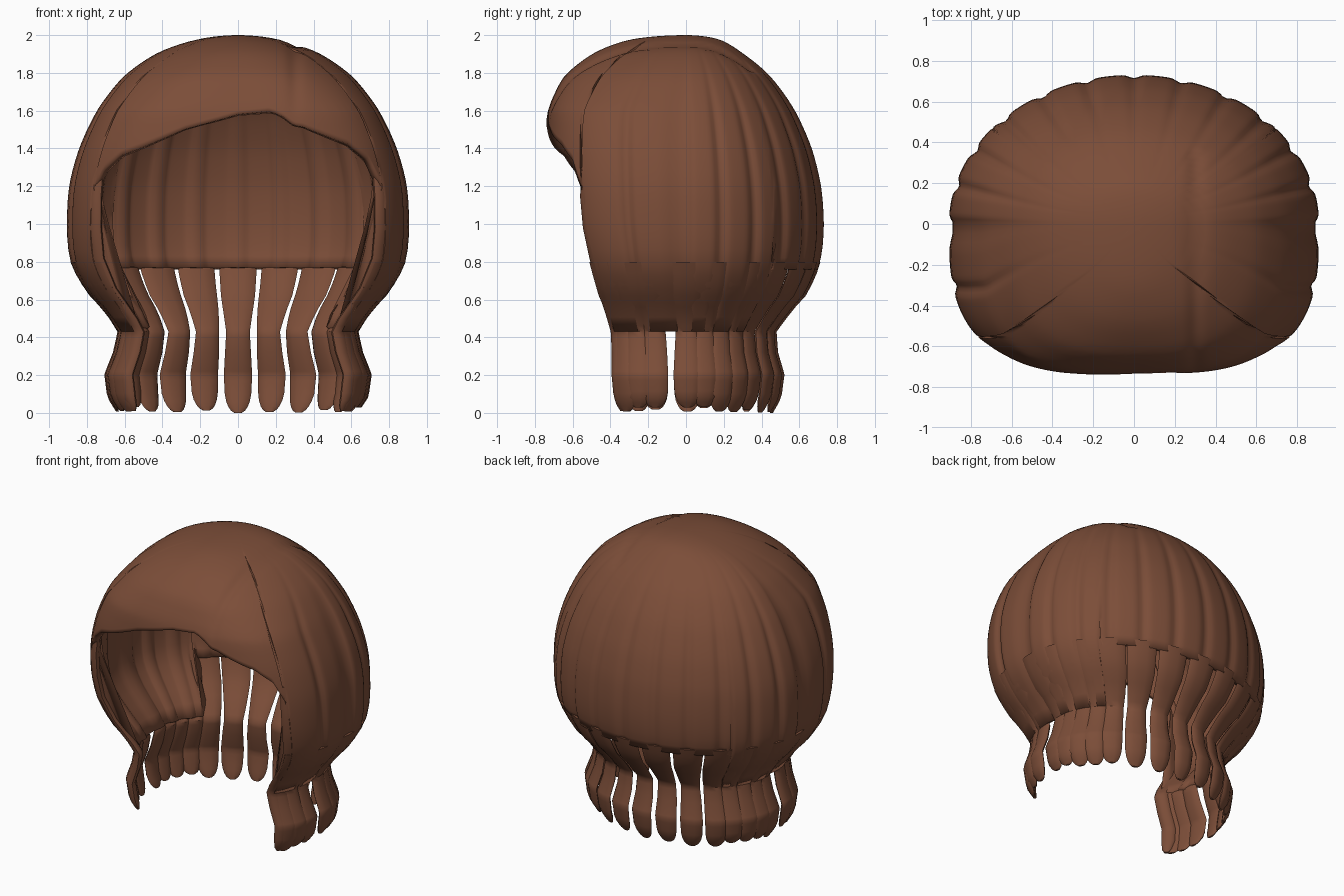
import bpy, bmesh, math, random
from mathutils import Vector

if "Cube" in bpy.data.objects:
    bpy.data.objects.remove(bpy.data.objects["Cube"])

random.seed(4)
mat = bpy.data.materials.new("brown_hair")
mat.diffuse_color = (0.2, 0.075, 0.04, 1)
mat.use_nodes = True
mat.node_tree.nodes["Principled BSDF"].inputs["Base Color"].default_value = mat.diffuse_color

# Height profile: z, side radius, back depth, front depth
PROFILE = [(2.0, 0, 0, 0), (1.98, .2, .17, .28), (1.91, .42, .29, .48), (1.78, .61, .45, .65),
           (1.6, .75, .58, .735), (1.4, .845, .67, .75), (1.2, .9, .72, .74), (1.0, .91, .735, .72),
           (.8, .9, .72, .66), (.62, .8, .65, .6), (.52, .69, .55, .55), (.43, .6, .44, .5),
           (.2, .73, .54, .52), (.1, .71, .52, .5), (0, .64, .46, .48)]
# Lower edge of the fringe: x, z
FRINGE = [(-.73, 1.15), (-.69, 1.28), (-.62, 1.36), (-.5, 1.41), (-.3, 1.5), (0, 1.58), (.2, 1.6),
          (.4, 1.5), (.6, 1.42), (.68, 1.34), (.73, 1.15)]
EDGE = 128


def lerp(table, u, col=1):
    if u <= table[0][0]:
        return table[0][col]
    for p, q in zip(table, table[1:]):
        if u <= q[0]:
            return p[col] + (q[col] - p[col]) * (u - p[0]) / (q[0] - p[0])
    return table[-1][col]


ROOT = [(math.sqrt(2 - p[0]),) + p[1:] for p in PROFILE]


def smooth(u, col):
    d = min(.04, u)
    return (lerp(ROOT, u - d, col) + 2 * lerp(ROOT, u, col) + lerp(ROOT, u + d, col)) / 4


def point(deg, z, groove=True):
    """Point on the hair volume; 0 degrees is the back, +-180 the front."""
    u = math.sqrt(max(0, 2 - z))
    a = math.radians(deg)
    s, c = math.sin(a), math.cos(a)
    n = 2 + (1.2 * min(1, (2 - z) / .4) if c < 0 else 0)
    x = math.copysign(abs(s) ** (2 / n), s) * smooth(u, 1)
    y = math.copysign(abs(c) ** (2 / n), c) * smooth(u, 2 if c > 0 else 3)
    if groove and abs(deg) < 115:
        k = 1 - .022 * abs(math.sin(math.radians(deg * 12 + 90))) ** 10 * min(1, (2 - z) / .5)
        x, y = x * k, y * k
    if groove and y < .35 and z > 1.5:   # side parting
        z -= .015 * math.exp(-((x - .3) / .035) ** 2)
    return Vector((x, y, z))


def finish(bm, name):
    me = bpy.data.meshes.new(name)
    bm.to_mesh(me)
    bm.free()
    ob = bpy.data.objects.new(name, me)
    bpy.context.collection.objects.link(ob)
    me.materials.append(mat)
    bpy.context.view_layer.objects.active = ob
    ob.select_set(True)
    bpy.ops.object.shade_smooth_by_angle(angle=math.radians(40))
    ob.select_set(False)
    return ob


def low_edge(deg):
    if abs(deg) <= 50:
        return .76
    if abs(deg) <= EDGE:
        return .43
    return lerp(FRINGE, point(deg, 1.4, False).x)


# Hair cap with fringe and face opening
COLS, ROWS = 270, 40
bm = bmesh.new()
grid = []
for i in range(COLS):
    deg = -180 + 360 * i / COLS
    top = math.sqrt(2 - low_edge(deg))
    grid.append([bm.verts.new(point(deg, 2 - (top * j / ROWS) ** 2)) for j in range(ROWS + 1)])
for i in range(COLS):
    p, q = grid[i], grid[(i + 1) % COLS]
    for j in range(ROWS):
        bm.faces.new((p[j], q[j], q[j + 1], p[j + 1]))
bmesh.ops.remove_doubles(bm, verts=bm.verts, dist=.0003)
cap = finish(bm, "hair_cap")
mod = cap.modifiers.new("thickness", "SOLIDIFY")
mod.thickness = .045
mod.offset = -1


def strand(bm, deg, ztop, tip, widths, thick):
    """Flat oval lock following the hair volume down to a rounded tip."""
    levels = [ztop + (.5 - ztop) * k / 5 for k in range(6)] + [.46, .43, .4, .32, .22, .2, .17, .1,
                                                               .06, .03, .012, 0]
    rings = []
    for z in levels:
        zz = z if z > .2 else tip + z * (.2 - tip) / .2
        c = point(deg, zz, False)
        t = point(deg + 2, zz, False) - point(deg - 2, zz, False)
        t.normalize()
        out = Vector((-t.y, t.x, 0))
        c -= out * 0 
        w = lerp(widths, z) / 2
        h = thick / 2 * min(1, .35 + z * 10)
        inward = out if out.dot(Vector((c.x, c.y, 0))) < 0 else -out
        c += inward * thick * .5
        rings.append([bm.verts.new(c + t * w * math.cos(k * math.pi / 5) + out * h * math.sin(k * math.pi / 5))
                      for k in range(10)])
    for p, q in zip(rings, rings[1:]):
        for k in range(10):
            bm.faces.new((p[k], p[(k + 1) % 10], q[(k + 1) % 10], q[k]))
    bm.faces.new(rings[0])
    bm.faces.new(rings[-1][::-1])


# Flipped ends around the nape and sides
bm = bmesh.new()
ends = [(0, .04), (.012, .075), (.03, .1), (.06, .125), (.1, .14), (.2, .15), (.43, .125), (.5, .145),
        (.62, .18), (.78, .2)]
angles = [15 * k for k in range(-3, 4)] + [s * (56 + 11 * k) for s in (-1, 1) for k in range(7)]
for deg in angles:
    tip = 0 if deg == 0 else random.uniform(0, .035)
    strand(bm, deg, .8, tip, ends, .045)
bmesh.ops.recalc_face_normals(bm, faces=bm.faces)
finish(bm, "flipped_ends")

# Locks framing the face
bm = bmesh.new()
lock = [(0, .03), (.03, .07), (.1, .1), (.43, .1), (.8, .12), (1.1, .12), (1.3, .07)]
for s in (-1, 1):
    strand(bm, s * (EDGE - 1), 1.3, .01, lock, .06)
bmesh.ops.recalc_face_normals(bm, faces=bm.faces)
finish(bm, "face_framing_locks")
